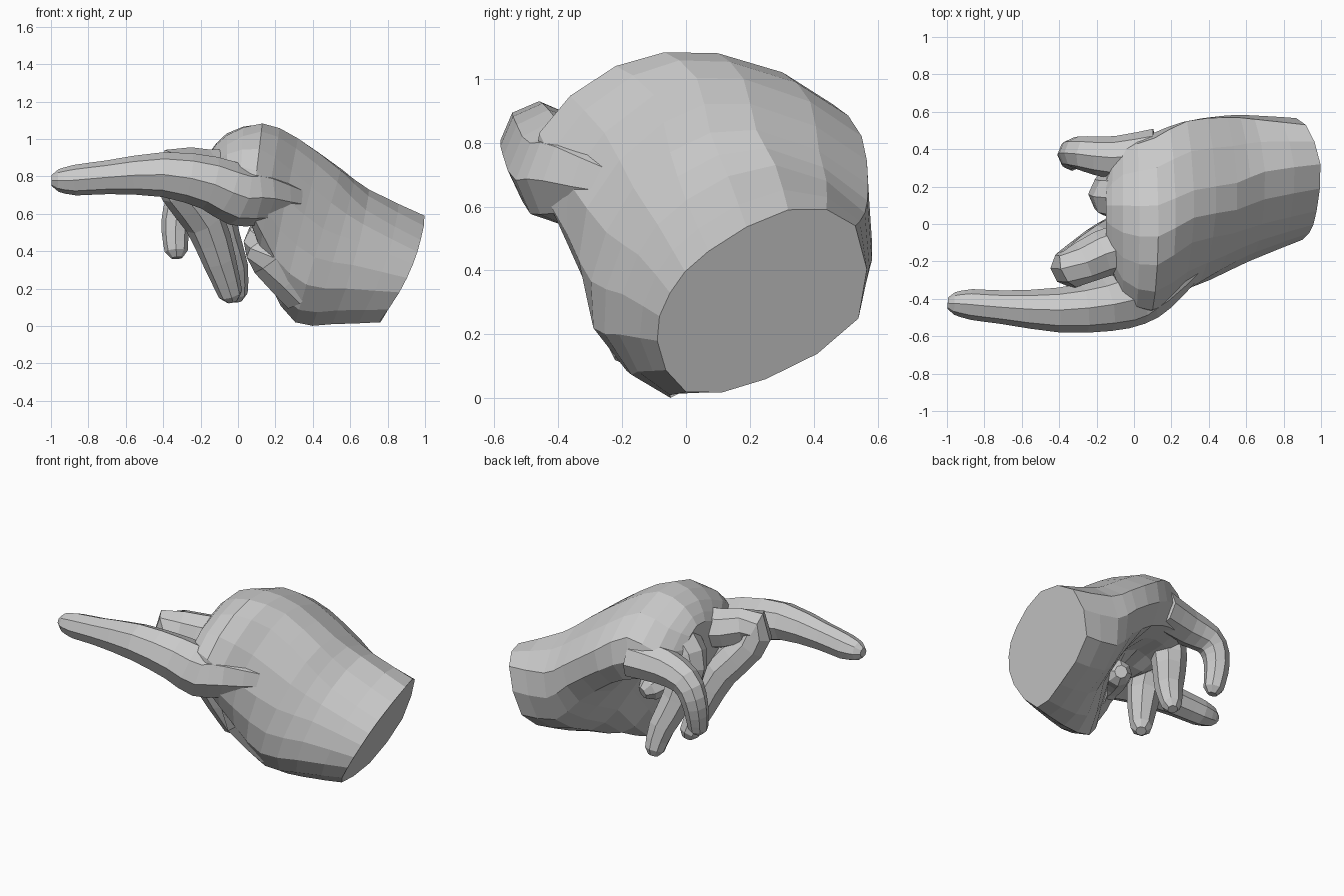
import bpy, bmesh
from mathutils import Vector

cube = bpy.data.objects.get("Cube")
if cube:
    bpy.data.objects.remove(cube, do_unlink=True)


def spline_mid(a, b, c, d):
    return (b + c) * 0.5625 - (a + d) * 0.0625


def refine(items, closed):
    """Insert a smooth in-between item after every item."""
    n, out = len(items), []
    for i in range(n):
        out.append(items[i])
        if closed:
            out.append(spline_mid(items[i - 1], items[i], items[(i + 1) % n], items[(i + 2) % n]))
        elif i < n - 1:
            out.append(spline_mid(items[max(i - 1, 0)], items[i], items[i + 1], items[min(i + 2, n - 1)]))
    return out


def loft(name, rings):
    """Skin a row of rings and close both ends."""
    bm = bmesh.new()
    rows = [[bm.verts.new(p) for p in ring] for ring in rings]
    for low, high in zip(rows, rows[1:]):
        n = len(low)
        for i in range(n):
            j = (i + 1) % n
            bm.faces.new((low[i], low[j], high[j], high[i]))
    bm.faces.new(rows[0])
    bm.faces.new(rows[-1])
    bmesh.ops.recalc_face_normals(bm, faces=bm.faces)
    mesh = bpy.data.meshes.new(name)
    bm.to_mesh(mesh)
    bm.free()
    obj = bpy.data.objects.new(name, mesh)
    bpy.context.collection.objects.link(obj)


def digit(name, path, side=(0, 1, 0)):
    """Eight-sided tapering tube through (x, y, z, radius) points."""
    pts = refine([Vector(p) for p in path], False)
    # rounded tip
    end, step = pts[-1], (pts[-1] - pts[-2]).to_3d().normalized()
    tip = (end.to_3d() + step * end.w * 0.6).to_4d()
    tip.w = end.w * 0.5
    pts.append(tip)
    rings = []
    for i, p in enumerate(pts):
        t = (pts[min(i + 1, len(pts) - 1)] - pts[max(i - 1, 0)]).to_3d().normalized()
        u = Vector(side)
        u = (u - t * u.dot(t)).normalized()
        v = t.cross(u)
        corners = [(1, 0), (.7, .7), (0, 1), (-.7, .7), (-1, 0), (-.7, -.7), (0, -1), (.7, -.7)]
        rings.append([p.to_3d() + (u * a + v * b) * p.w for a, b in corners])
    loft(name, rings)


def slice_point(x, lean, bow, y, z):
    """Place an outline point on a leaning, bowed slice."""
    return Vector((x + lean * z + bow * (z * (.6 - z) - 2.3 * max(0, y - .3) ** 2), y, z))


# Palm: slices from wrist to knuckles (x offset, lean, bow, y-z outline)
slices = [
    (.74, .43, .6, [(.32, .59), (.07, .46), (-.05, .33), (-.09, .18), (0, .02), (.25, .06), (.54, .25), (.53, .54)]),
    (.5, .3, .2, [(.28, .73), (0, .62), (-.15, .45), (-.21, .2), (-.05, .01), (.22, .1), (.53, .28), (.56, .58)]),
    (.3, .3, 0, [(.22, .84), (-.05, .77), (-.25, .52), (-.29, .22), (-.05, .02), (.17, .26), (.5, .43), (.57, .67)]),
    (.12, .2, 0, [(.18, 1), (-.1, .95), (-.37, .68), (-.32, .37), (-.12, .23), (.1, .53), (.45, .58), (.55, .82)]),
    (0, .12, 0, [(.1, 1.08), (-.22, 1.04), (-.46, .83), (-.42, .6), (-.15, .55), (.12, .62), (.42, .64), (.46, .92)]),
    (-.06, 0, 0, [(.1, 1.03), (-.18, .97), (-.38, .85), (-.38, .66), (-.1, .57), (.1, .59), (.37, .65), (.39, .84)]),
    (-.15, 0, 0, [(.1, .93), (-.06, .9), (-.13, .82), (-.12, .7), (0, .62), (.1, .62), (.23, .68), (.23, .82)]),
]
outlines = [refine([slice_point(x, lean, bow, y, z) for y, z in ring], True)
            for x, lean, bow, ring in slices]
columns = [refine(list(col), False) for col in zip(*outlines)]
loft("palm_and_wrist", list(zip(*columns)))

# Outstretched index finger
digit("index_finger", [
    (.3, -.2, .66, .1), (.12, -.32, .69, .15), (0, -.38, .7, .165), (-.15, -.43, .765, .145),
    (-.4, -.46, .81, .12), (-.7, -.445, .795, .09), (-.87, -.43, .78, .082), (-.96, -.425, .778, .06)])

# Curled fingers
digit("middle_finger", [
    (.05, -.1, .8, .14), (-.17, -.16, .82, .125), (-.34, -.24, .85, .105), (-.31, -.21, .73, .11),
    (-.18, -.11, .56, .11), (-.1, -.04, .35, .09), (-.04, .02, .17, .065)])
digit("ring_finger", [
    (.05, .13, .83, .14), (-.07, .14, .8, .13), (-.13, .16, .68, .115),
    (-.09, .22, .48, .1), (-.03, .29, .31, .085), (-.01, .34, .17, .062)])
digit("little_finger", [
    (.12, .38, .76, .13), (-.1, .355, .74, .115), (-.26, .375, .7, .095), (-.32, .38, .61, .083),
    (-.335, .365, .5, .073), (-.33, .345, .4, .062)])

# Thumb folded across the palm
digit("thumb", [
    (.34, -.12, .18, .12), (.18, -.2, .36, .12), (.13, -.15, .45, .1),
    (.15, -.02, .46, .1), (.2, .1, .42, .08)], side=(0, 0, 1))
